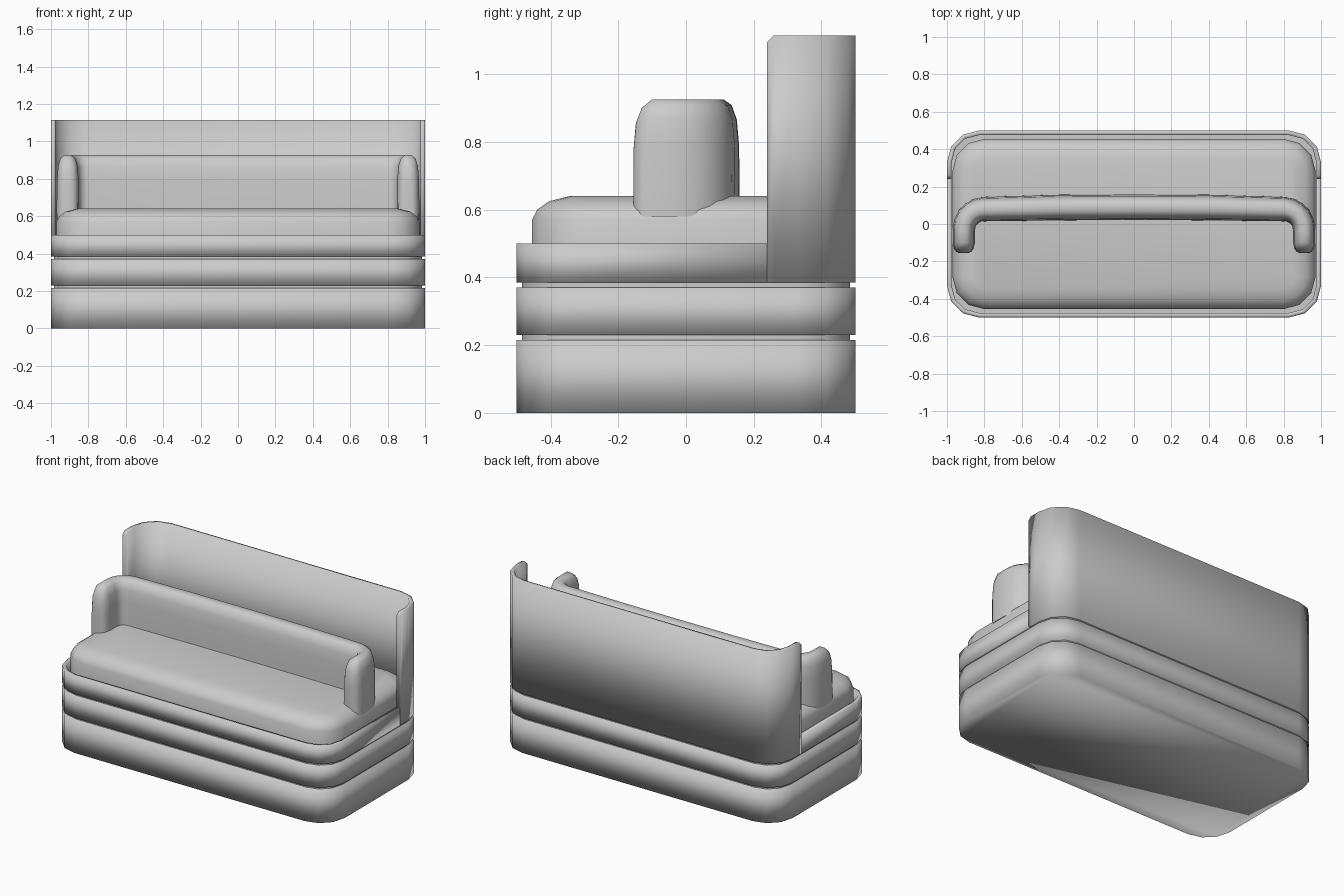
import bpy, bmesh, math
from mathutils import Vector

cube = bpy.data.objects.get("Cube")
if cube:
    bpy.data.objects.remove(cube, do_unlink=True)

GREY = (0.6, 0.6, 0.6, 1)
mat = bpy.data.materials.new("plain grey")
mat.use_nodes = True
mat.diffuse_color = GREY
mat.node_tree.nodes["Principled BSDF"].inputs["Base Color"].default_value = GREY


def finish(name, bm, angle=180):
    bmesh.ops.recalc_face_normals(bm, faces=bm.faces)
    mesh = bpy.data.meshes.new(name)
    bm.to_mesh(mesh)
    bm.free()
    mesh.materials.append(mat)
    obj = bpy.data.objects.new(name, mesh)
    bpy.context.collection.objects.link(obj)
    bpy.ops.object.select_all(action="DESELECT")
    obj.select_set(True)
    bpy.context.view_layer.objects.active = obj
    if angle < 180:
        bpy.ops.object.shade_smooth_by_angle(angle=math.radians(angle))
    else:
        bpy.ops.object.shade_smooth()
    return obj


def outline(hx, hy, r, seg=3):
    """Rounded rectangle, counter-clockwise from the back corner at +x."""
    pts = []
    for i, (sx, sy) in enumerate([(1, 1), (-1, 1), (-1, -1), (1, -1)]):
        for k in range(seg + 1):
            a = math.pi / 2 * (i + k / seg)
            pts.append((sx * (hx - r) + r * math.cos(a), sy * (hy - r) + r * math.sin(a)))
    return pts


def loft(bm, rings, closed=True, caps=True):
    """Skin a list of vertex rings, optionally capping both ends."""
    n = len(rings[0])
    for a, b in zip(rings, rings[1:]):
        for i in range(n if closed else n - 1):
            j = (i + 1) % n
            bm.faces.new((a[i], a[j], b[j], b[i]))
    if caps:
        bm.faces.new(rings[0])
        bm.faces.new(rings[-1])


def stack(name, hx, hy, r, levels, angle=180):
    """Rounded slab made from (inset, height) levels."""
    bm = bmesh.new()
    rings = [[bm.verts.new((x, y, z)) for x, y in outline(hx - d, hy - d, max(r - d, 0.04))]
             for d, z in levels]
    loft(bm, rings)
    return finish(name, bm, angle)


def wall(name, outer, inner, z0, tops):
    """Thin upright wall between two matching open outlines."""
    bm = bmesh.new()
    rings = []
    for (ox, oy), (ix, iy), t in zip(outer, inner, tops):
        rings.append([bm.verts.new(p) for p in
                      ((ox, oy, z0), (ox, oy, t), (ix, iy, t), (ix, iy, z0))])
    loft(bm, rings)
    return finish(name, bm)


# Base bands, separated by narrow grooves
stack("lower_base", 1, 0.5, 0.17, [(0, 0), (0, 0.215)])
stack("middle_band", 1, 0.5, 0.17, [(0, 0.23), (0, 0.37)])
stack("groove_core", 0.985, 0.485, 0.155, [(0, 0.1), (0, 0.42)], 40)

# Low front rim and tall wraparound back panel
T = 0.025
JOIN = 0.24


def back_half(hx, hy, r):
    pts = outline(hx, hy, r)[:8]
    return [(hx, JOIN), (hx, JOIN + 0.02)] + pts + [(-hx, JOIN + 0.02), (-hx, JOIN)]


def front_half(hx, hy, r):
    return [(-hx, JOIN)] + outline(hx, hy, r)[8:] + [(hx, JOIN)]


TOP = 1.115
wall("back_panel", back_half(1, 0.5, 0.17), back_half(1 - T, 0.5 - T, 0.17 - T),
     0.385, [TOP - 0.02] + [TOP] * 10 + [TOP - 0.02])
wall("front_rim", front_half(1, 0.5, 0.17), front_half(1 - T, 0.5 - T, 0.17 - T),
     0.385, [0.5] * 10)

# Seat cushion with a softly rounded top edge
stack("seat_cushion", 0.97, 0.455, 0.17,
      [(0, 0.42), (0, 0.57), (0.015, 0.6), (0.05, 0.625), (0.11, 0.64)], 50)

# Backrest bolster: rounded profile swept along a U-shaped path
half = [(0.91, y, top, w) for y, top, w in
        ((-0.155, 0.78, 0.4), (-0.148, 0.86, 0.7), (-0.13, 0.905, 0.9), (-0.1, 0.93, 1), (-0.03, 0.93, 1))]
for k in range(1, 6):
    a = math.pi / 2 * k / 5
    half.append((0.8 + 0.11 * math.cos(a), -0.03 + 0.11 * math.sin(a), 0.93, 1 + 0.1 * k / 5))
half.append((0.4, 0.088, 0.93, 1.15))
path = half + [(0, 0.09, 0.93, 1.15)] + [(-x, y, t, w) for x, y, t, w in reversed(half)]

SECTION = [(1, 0), (0.97, 0.6), (0.87, 0.82), (0.65, 0.94), (0.3, 0.99)]
SECTION += [(-u, v) for u, v in reversed(SECTION)]
FOOT = 0.58
bm = bmesh.new()
rings = []
for i, (x, y, top, w) in enumerate(path):
    p, q = path[max(i - 1, 0)], path[min(i + 1, len(path) - 1)]
    d = Vector((q[0] - p[0], q[1] - p[1])).normalized()
    side = Vector((-d.y, d.x)) * 0.06 * w
    rings.append([bm.verts.new((x + side.x * u, y + side.y * u, FOOT + (top - FOOT) * v))
                  for u, v in SECTION])
loft(bm, rings)
finish("backrest_bolster", bm, 60)
